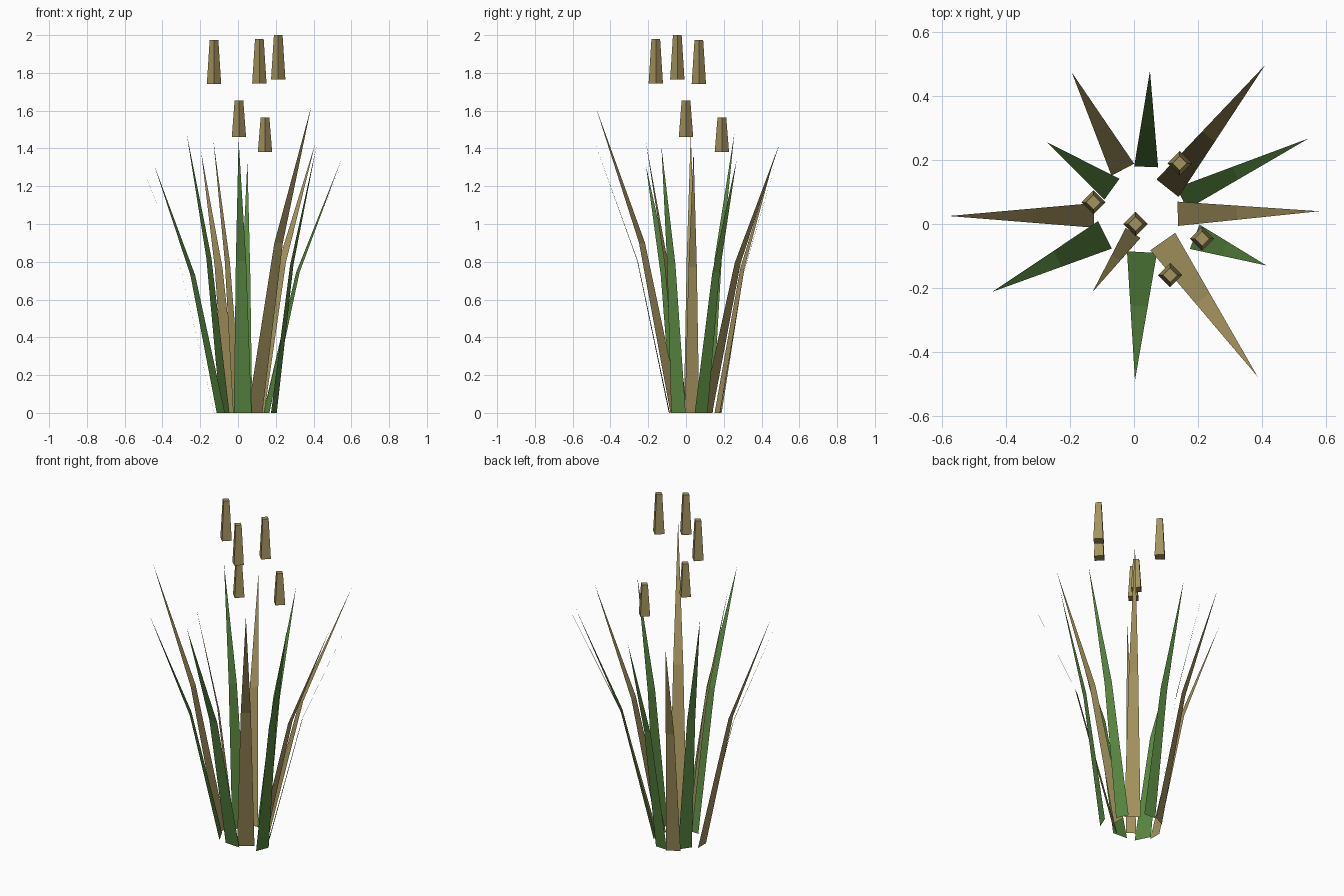
import bpy, math
from mathutils import Vector

if "Cube" in bpy.data.objects:
    bpy.data.objects.remove(bpy.data.objects["Cube"])


def material(name, rgb):
    m = bpy.data.materials.new(name)
    m.diffuse_color = (*rgb, 1)
    m.use_nodes = True
    m.node_tree.nodes["Principled BSDF"].inputs["Base Color"].default_value = m.diffuse_color
    return m


green = material("leaf green", (0.102, 0.245, 0.053))
tan = material("dry tan", (0.376, 0.296, 0.114))


def blade(name, base, tip, height, width, mat):
    """Thin pointed leaf with one bend, leaning from base to tip."""
    base, tip = Vector((*base, 0)), Vector((*tip, height))
    out = tip - base
    out.z = 0
    side = Vector((-out.y, out.x, 0)).normalized() * width / 2
    bend = base + out * 0.42 + Vector((0, 0, height * 0.555))
    verts = [base - side, base + side, bend + side * 0.58, bend - side * 0.58, tip]
    mesh = bpy.data.meshes.new(name)
    mesh.from_pydata(verts, [], [(0, 1, 2, 3), (3, 2, 4)])
    mesh.materials.append(mat)
    bpy.context.collection.objects.link(bpy.data.objects.new(name, mesh))


def seed_head(name, x, y, bottom, top):
    """Four-sided tapering head, corners along the axes."""
    bpy.ops.mesh.primitive_cone_add(
        vertices=4, radius1=0.038, radius2=0.023, depth=top - bottom,
        location=(x, y, (bottom + top) / 2))
    ob = bpy.context.object
    ob.name = name
    ob.data.materials.append(tan)


# Ring of leaves, alternately dry and green: base, tip, height, width
leaves = [
    ((-0.035, 0.17), (-0.195, 0.475), 1.38, 0.080),
    ((0.038, 0.179), (0.05, 0.48), 1.34, 0.075),
    ((0.105, 0.112), (0.41, 0.497), 1.43, 0.088),
    ((0.150, 0.080), (0.547, 0.268), 1.34, 0.075),
    ((0.137, 0.032), (0.58, 0.04), 1.39, 0.076),
    ((0.190, -0.040), (0.415, -0.13), 1.41, 0.082),
    ((0.090, -0.055), (0.387, -0.478), 1.62, 0.095),
    ((0.025, -0.088), (0.003, -0.49), 1.45, 0.094),
    ((-0.003, -0.028), (-0.13, -0.213), 1.44, 0.056),
    ((-0.091, -0.034), (-0.443, -0.212), 1.31, 0.096),
    ((-0.125, 0.027), (-0.58, 0.025), 1.48, 0.077),
    ((-0.069, 0.109), (-0.272, 0.256), 1.48, 0.080),
]
for i, (base, tip, height, width) in enumerate(leaves):
    kind, mat = ("green_leaf", green) if i % 2 else ("dry_leaf", tan)
    blade(f"{kind}_{i // 2 + 1}", base, tip, height, width, mat)

# Seed heads above the leaves
heads = [
    (0.005, 0.0, 1.46, 1.655),
    (0.143, 0.19, 1.38, 1.565),
    (-0.127, 0.068, 1.74, 1.975),
    (0.113, -0.16, 1.745, 1.98),
    (0.213, -0.046, 1.765, 2.0),
]
for i, h in enumerate(heads):
    seed_head(f"seed_head_{i + 1}", *h)
